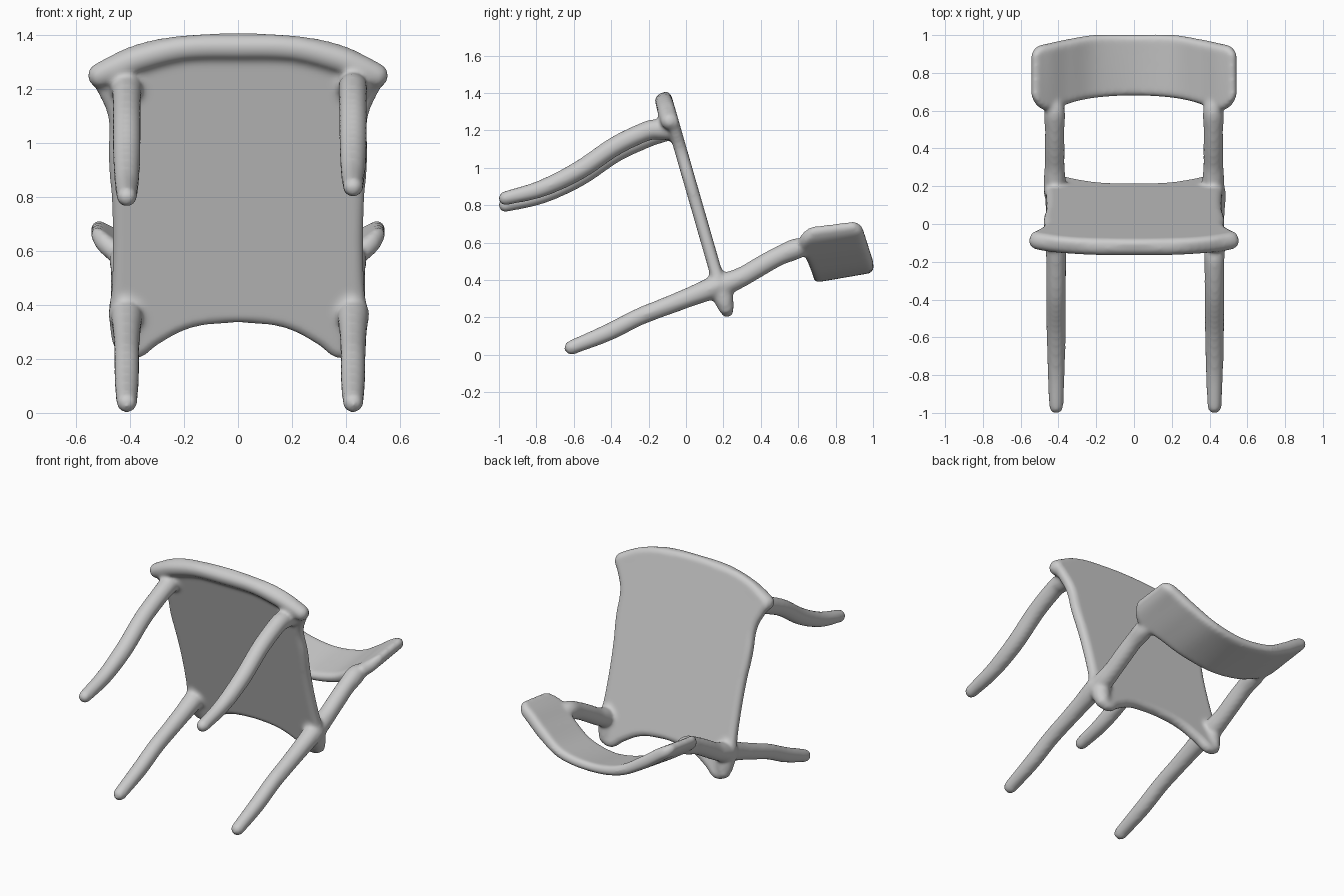
import bpy, bmesh, math
from mathutils import Vector

if "Cube" in bpy.data.objects:
    bpy.data.objects.remove(bpy.data.objects["Cube"])


def spline(keys, steps=6):
    """Catmull-Rom samples through tuples of any length."""
    k = [Vector(p) for p in keys]
    k = [2 * k[0] - k[1]] + k + [2 * k[-1] - k[-2]]
    out = []
    for i in range(1, len(k) - 2):
        a, b, c, d = k[i - 1:i + 3]
        for s in range(steps):
            t = s / steps
            out.append(0.5 * (2 * b + (c - a) * t + (2 * a - 5 * b + 4 * c - d) * t * t
                              + (3 * b - a - 3 * c + d) * t ** 3))
    return out + [k[-2]]


def loft(name, rings):
    """Skin closed rings of points and cap both ends."""
    bm = bmesh.new()
    vr = [[bm.verts.new(p) for p in r] for r in rings]
    n = len(vr[0])
    for a, b in zip(vr, vr[1:]):
        for i in range(n):
            bm.faces.new((a[i], a[(i + 1) % n], b[(i + 1) % n], b[i]))
    bm.faces.new(vr[0][::-1])
    bm.faces.new(vr[-1])
    bmesh.ops.recalc_face_normals(bm, faces=bm.faces)
    me = bpy.data.meshes.new(name)
    bm.to_mesh(me)
    bm.free()
    ob = bpy.data.objects.new(name, me)
    bpy.context.collection.objects.link(ob)
    return ob


def tube(name, keys, ref, sides=20):
    """Round bar through (x, y, z, radius) keys with domed ends."""
    pts = [(p.to_3d(), p[3]) for p in spline(keys)]
    d0 = (pts[0][0] - pts[1][0]).normalized()
    d1 = (pts[-1][0] - pts[-2][0]).normalized()
    dome = [math.radians(a) for a in (20, 40, 60, 75, 86)]
    (p0, r0), (p1, r1) = pts[0], pts[-1]
    pts = ([(p0 + d0 * r0 * math.sin(a), r0 * math.cos(a)) for a in reversed(dome)] + pts
           + [(p1 + d1 * r1 * math.sin(a), r1 * math.cos(a)) for a in dome])
    rings = []
    for i, (p, r) in enumerate(pts):
        t = (pts[min(i + 1, len(pts) - 1)][0] - pts[max(i - 1, 0)][0]).normalized()
        u = t.cross(Vector(ref)).normalized()
        v = t.cross(u)
        rings.append([p + r * (u * math.cos(a) + v * math.sin(a))
                      for a in (2 * math.pi * j / sides for j in range(sides))])
    return loft(name, rings)


SLOPE = -0.288


def seat_y(z):
    return -0.05 + SLOPE * (z - 1.17)


# Seat: flat tilted panel with rounded edge, outlined in x and z
half = [(0.2, 1.395), (0.37, 1.365), (0.48, 1.315), (0.55, 1.255), (0.52, 1.19),
        (0.482, 1.1), (0.48, 0.95), (0.466, 0.75), (0.466, 0.5), (0.475, 0.34),
        (0.45, 0.235), (0.38, 0.203), (0.29, 0.258), (0.19, 0.31), (0.08, 0.331)]
tilt = math.sqrt(1 + SLOPE ** 2)
outline = half + [(-x, z) for x, z in reversed(half)]
cu = bpy.data.curves.new("seat", 'CURVE')
cu.dimensions = '2D'
cu.fill_mode = 'BOTH'
cu.bevel_depth, cu.extrude, cu.offset, cu.bevel_resolution = 0.03, 0.003, -0.03, 5
sp = cu.splines.new('BEZIER')
sp.bezier_points.add(len(outline) - 1)
sp.use_cyclic_u = True
sp.resolution_u = 6
for bp, (x, z) in zip(sp.bezier_points, outline):
    bp.co = (x, (z - 1.17) * tilt, 0)
    bp.handle_left_type = bp.handle_right_type = 'AUTO'
seat = bpy.data.objects.new("seat", cu)
bpy.context.collection.objects.link(seat)
seat.location = (0, -0.05, 1.17)
seat.rotation_euler = (math.pi / 2 + math.atan(-SLOPE), 0, 0)
bpy.context.view_layer.objects.active = seat
seat.select_set(True)
bpy.ops.object.convert(target='MESH')

# Thicker rolled rim along the front edge of the seat
rim = [(0.0, 1.355, 0.047), (0.2, 1.35, 0.047), (0.36, 1.313, 0.049), (0.45, 1.277, 0.05),
       (0.51, 1.25, 0.047)]
rim = [(-x, z, r) for x, z, r in reversed(rim[1:])] + rim
tube("seat_front_rim", [(x, seat_y(z) - 0.016, z, r) for x, z, r in rim], (0, 1, 0))

# Legs and back posts as (y, z, radius), slightly flared where they meet the seat
front = [(-0.095, 1.205, 0.058), (-0.14, 1.205, 0.056), (-0.21, 1.196, 0.053), (-0.38, 1.115, 0.052),
         (-0.57, 0.987, 0.051), (-0.77, 0.89, 0.046), (-0.965, 0.837, 0.038)]
rear = [(0.17, 0.37, 0.06), (0.11, 0.345, 0.058), (0.03, 0.313, 0.053), (-0.1, 0.262, 0.049),
        (-0.25, 0.203, 0.047), (-0.42, 0.118, 0.046), (-0.612, 0.039, 0.039)]
post = [(0.17, 0.36, 0.06), (0.24, 0.39, 0.058), (0.31, 0.422, 0.053), (0.4, 0.475, 0.053),
        (0.5, 0.53, 0.052), (0.6, 0.57, 0.055), (0.68, 0.583, 0.025)]
for side, x, drop in (("left", -0.412, 0.036), ("right", 0.426, 0.0)):
    tube("front_leg_" + side,
         [(x, y, z - drop * min(1, i / 2), r) for i, (y, z, r) in enumerate(front)], (1, 0, 0))
    tube("rear_leg_" + side, [(x, y, z, r) for y, z, r in rear], (1, 0, 0))
    tube("back_post_" + side, [(math.copysign(0.42, x), y, z, r) for y, z, r in post], (1, 0, 0))
    # Rounded rear corner of the seat below each post
    tube("seat_rear_corner_" + side,
         [(math.copysign(0.418, x), seat_y(z), z, r)
          for z, r in ((0.42, 0.045), (0.36, 0.058), (0.3, 0.054), (0.255, 0.043))], (1, 0, 0))

# Backrest: curved board, keys are x, lower edge y z, upper edge y z, half thickness
board = [(0.0, 0.708, 0.418, 0.974, 0.464, 0.029), (0.2, 0.697, 0.452, 0.974, 0.492, 0.029),
         (0.35, 0.668, 0.527, 0.948, 0.57, 0.031), (0.45, 0.632, 0.592, 0.925, 0.638, 0.032),
         (0.5, 0.645, 0.632, 0.916, 0.67, 0.029), (0.525, 0.67, 0.66, 0.9, 0.69, 0.022),
         (0.539, 0.69, 0.674, 0.885, 0.697, 0.012)]
board = [(-k[0],) + k[1:] for k in reversed(board[1:])] + board
rings = []
for x, y0, z0, y1, z1, h in spline(board):
    lo, hi = Vector((x, y0, z0)), Vector((x, y1, z1))
    d = (hi - lo).normalized()
    up = Vector((1, 0, 0)).cross(d)
    # lean the section inward as the board curves up, keeping the thickness even
    lean = Vector((-math.copysign(min(0.7, 2 * abs(x)), x), 0, 0)) * h * 0.9
    ring = []
    for c, other, base, s in ((hi, lo, -90, 1), (lo, hi, 90, -1)):
        for j in range(9):
            a = math.radians(base + j * 22.5)
            ring.append(c + h * (d * math.cos(a) + up * math.sin(a)) + lean * math.sin(a))
        for t in (0.25, 0.5, 0.75):
            ring.append(c.lerp(other, t) + s * (up * h + lean))
    rings.append(ring)
loft("backrest", rings)

# Fuse all parts into one continuous body with soft blends at the joints
bpy.ops.object.select_all(action='SELECT')
bpy.context.view_layer.objects.active = bpy.context.scene.objects["seat"]
bpy.ops.object.join()
chair = bpy.context.view_layer.objects.active
chair.name = chair.data.name = "chair"
fuse = chair.modifiers.new("fuse", 'REMESH')
fuse.mode = 'VOXEL'
fuse.voxel_size = 0.011
fuse.use_smooth_shade = True
soften = chair.modifiers.new("soften", 'SMOOTH')
soften.factor = 0.5
soften.iterations = 9
